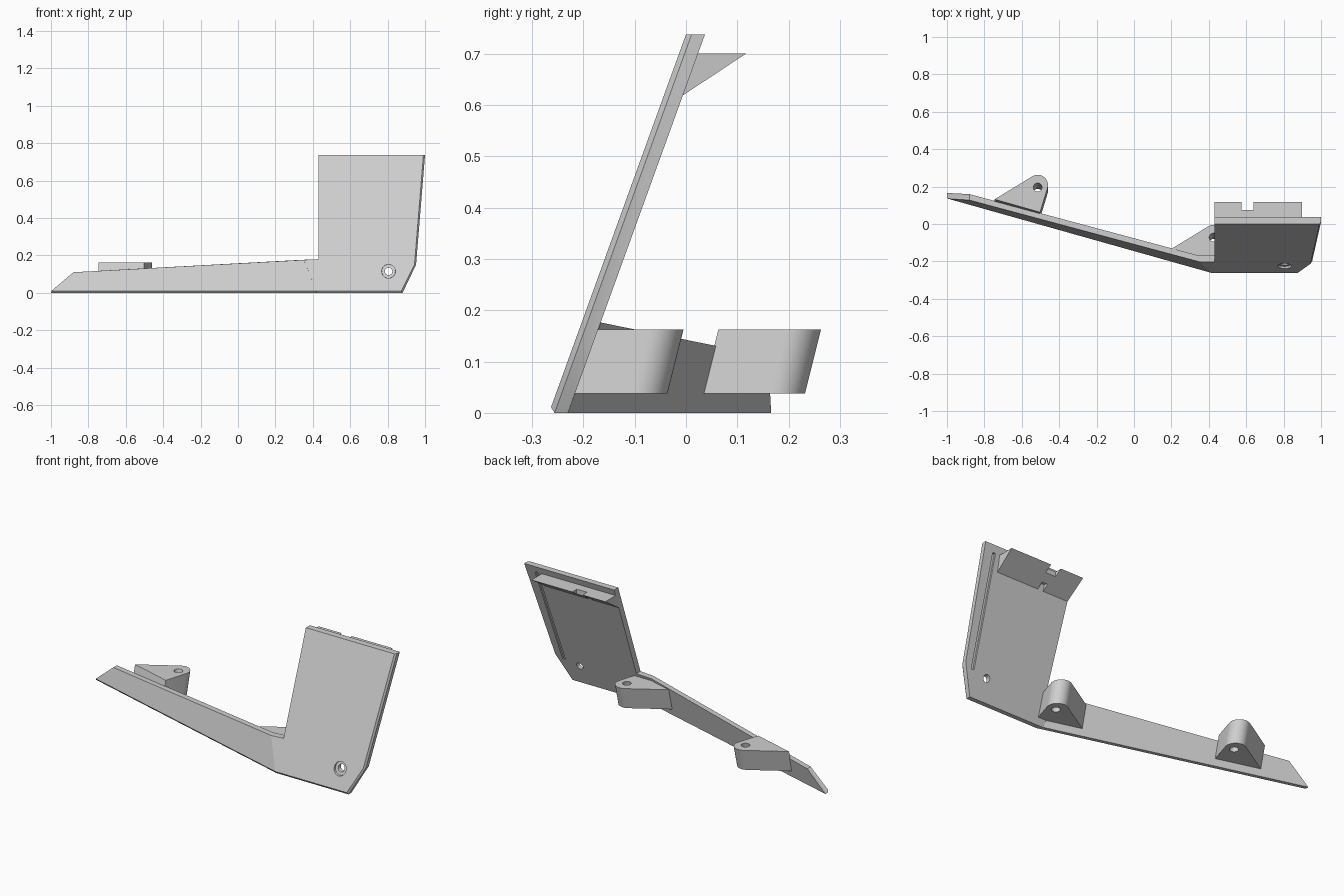
import bpy, bmesh, math

if "Cube" in bpy.data.objects:
    bpy.data.objects.remove(bpy.data.objects["Cube"])

grey = bpy.data.materials.new("light grey")
grey.diffuse_color = (0.63, 0.63, 0.63, 1)
grey.use_nodes = True
grey.node_tree.nodes["Principled BSDF"].inputs["Base Color"].default_value = grey.diffuse_color


def loft(name, loops, cutter=False):
    """Closed solid from matching point loops, capped at both ends."""
    bm = bmesh.new()
    rings = [[bm.verts.new(p) for p in loop] for loop in loops]
    n = len(rings[0])
    bm.faces.new(rings[0])
    bm.faces.new(rings[-1][::-1])
    for a, b in zip(rings, rings[1:]):
        for i in range(n):
            j = (i + 1) % n
            bm.faces.new((a[j], a[i], b[i], b[j]))
    bmesh.ops.recalc_face_normals(bm, faces=bm.faces)
    mesh = bpy.data.meshes.new(name)
    bm.to_mesh(mesh)
    bm.free()
    mesh.materials.append(grey)
    ob = bpy.data.objects.new(name, mesh)
    bpy.context.collection.objects.link(ob)
    ob.hide_render = cutter
    if cutter:
        ob.hide_set(True)
        ob.display_type = 'WIRE'
    return ob


def cut(ob, cutter):
    mod = ob.modifiers.new("cut", 'BOOLEAN')
    mod.operation = 'DIFFERENCE'
    mod.solver = 'EXACT'
    mod.object = cutter


def circle(cx, cy, r, n=32):
    return [(cx + r * math.cos(2 * math.pi * i / n),
             cy + r * math.sin(2 * math.pi * i / n)) for i in range(n)]


def box(name, x, y, z):
    loops = [[(x[0], y[0], h), (x[1], y[0], h), (x[1], y[1], h), (x[0], y[1], h)]
             for h in z]
    return loft(name, loops, True)


# Leaning planes of the panel and the arm; d is the depth behind the front
def panel_y(x, z, d):
    return -0.267 + 0.362 * z + d


def arm_y(x, z, d):
    return 0.134 - 0.2816 * (x + 1) + 0.25 * z + d


def plate(name, plane, stations, cutter=False):
    return loft(name, [[(x, plane(x, z, d), z) for x, z in pts]
                       for d, pts in stations], cutter)


# Upright panel with a chamfered front edge and a mitre on the arm side
def panel_outline(c, m):
    return [(0.424 - m - c * 0.4, c), (0.88 - c * 0.6, c), (0.952 - c * 0.8, 0.15),
            (1.0 - c * 0.8, 0.737), (0.43, 0.737), (0.43, 0.18), (0.352 - m, 0.176)]


panel = plate("panel", panel_y, [(0, panel_outline(0.011, 0)),
                                 (0.011, panel_outline(0, 0.006)),
                                 (0.037, panel_outline(0, 0.018))])


# Long tapering arm
def arm_outline(c, m):
    return [(-1 + c * 0.3, c), (0.424 - m - c * 0.4, c), (0.352 - m, 0.176), (-0.88, 0.11)]


arm = plate("arm", arm_y, [(0, arm_outline(0.011, 0)), (0.011, arm_outline(0, 0.006)),
                           (0.032, arm_outline(0, 0.018))])

# Countersunk screw hole in the panel
cut(panel, plate("screw_hole_cutter", panel_y,
                 [(-0.02, circle(0.805, 0.115, 0.038)), (0.012, circle(0.805, 0.115, 0.036)),
                  (0.0121, circle(0.805, 0.115, 0.02)), (0.06, circle(0.805, 0.115, 0.02))], True))

# Groove down the back of the panel
groove = [(0.892, 0.13), (0.91, 0.13), (0.942, 0.70), (0.924, 0.70)]
cut(panel, plate("groove_cutter", panel_y, [(0.027, groove), (0.06, groove)], True))

# Wedge flange behind the top of the panel, with two notches
wedge = [(-0.016, 0.612), (0.016, 0.70), (0.117, 0.70)]
flange = loft("top_flange", [[(x + (0.01 if x > 0.5 else 0) * (0.7 - z) / -0.09, y, z)
                              for y, z in wedge] for x in (0.43, 0.897)])
cut(flange, box("outer_notch_cutter", (0.575, 0.64), (0.075, 0.2), (0.55, 0.8)))
cut(flange, box("inner_notch_cutter", (0.59, 0.625), (-0.1, 0.03), (0.55, 0.65)))

# Two leaning lugs on the back of the arm, each with a pin hole
Z0, Z1 = 0.038, 0.162
tip = (-0.515, 0.208)
arc = [(tip[0] + 0.055 * math.cos(math.radians(a)), tip[1] + 0.055 * math.sin(math.radians(a)))
       for a in range(-15, 121, 9)]
lug = [(-0.745, 0.132), (-0.502, 0.063)] + arc


def lean(pts, dx, dy, z):
    return [(x + dx, y + dy + 0.25 * (z - Z1), z) for x, y in pts]


for name, dx, dy in (("outer_lug", 0, 0), ("inner_lug", 0.94, -0.268)):
    ob = loft(name, [lean(lug, dx, dy, z) for z in (Z0, Z1)])
    hole = circle(tip[0], tip[1] - 0.012, 0.023)
    cut(ob, loft(name + "_hole_cutter", [lean(hole, dx, dy, z) for z in (0, 0.2)], True))

# Smooth the curved faces, keep the edges sharp
for ob in bpy.data.objects:
    if not ob.hide_render:
        bpy.ops.object.select_all(action='DESELECT')
        ob.select_set(True)
        bpy.context.view_layer.objects.active = ob
        bpy.ops.object.shade_smooth_by_angle(angle=math.radians(25))
